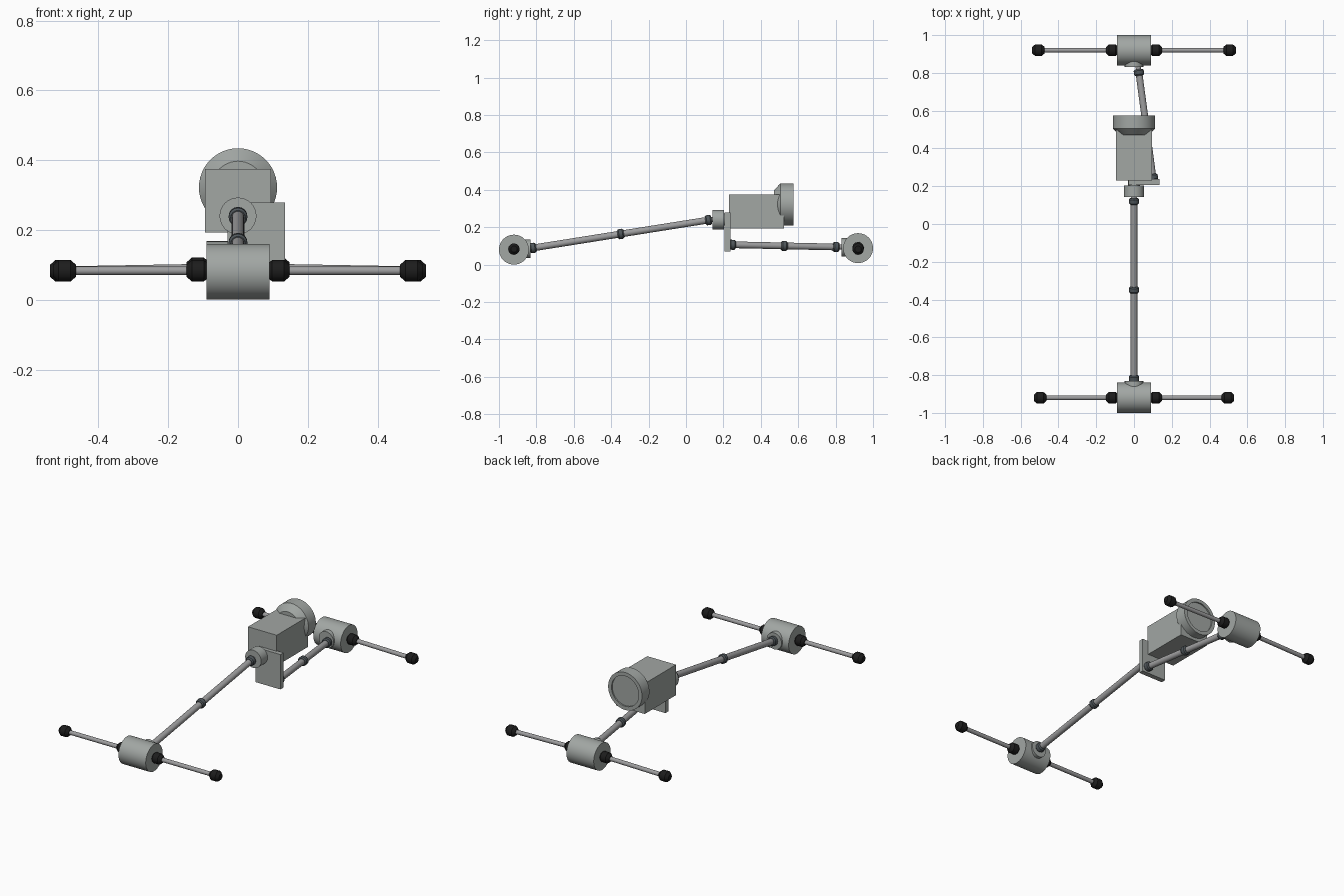
import bpy, bmesh, math
from mathutils import Vector

cube = bpy.data.objects.get("Cube")
if cube:
    bpy.data.objects.remove(cube, do_unlink=True)


def material(name, rgb):
    m = bpy.data.materials.new(name)
    m.use_nodes = True
    m.diffuse_color = (*rgb, 1)
    m.node_tree.nodes["Principled BSDF"].inputs["Base Color"].default_value = (*rgb, 1)
    return m


CAST = material("cast_grey", (0.36, 0.385, 0.37))
STEEL = material("shaft_steel", (0.34, 0.34, 0.345))
JOINT = material("joint_dark_grey", (0.08, 0.095, 0.105))
RUBBER = material("boot_black", (0.012, 0.012, 0.012))


def finish(name, bm, mat, smooth=True):
    bmesh.ops.recalc_face_normals(bm, faces=bm.faces)
    mesh = bpy.data.meshes.new(name)
    bm.to_mesh(mesh)
    bm.free()
    obj = bpy.data.objects.new(name, mesh)
    bpy.context.collection.objects.link(obj)
    mesh.materials.append(mat)
    if smooth:
        bpy.ops.object.select_all(action="DESELECT")
        obj.select_set(True)
        bpy.context.view_layer.objects.active = obj
        bpy.ops.object.shade_smooth_by_angle(angle=math.radians(32))
    return obj


def lathe(name, profile, origin, direction, mat, sides=32):
    """Closed turned part: profile holds (distance along axis, radius)."""
    turn = Vector((0, 0, 1)).rotation_difference(Vector(direction))
    bm = bmesh.new()
    rings = []
    for along, radius in profile:
        ring = []
        for i in range(sides):
            a = math.tau * i / sides
            p = Vector((radius * math.cos(a), radius * math.sin(a), along))
            ring.append(bm.verts.new(turn @ p + Vector(origin)))
        rings.append(ring)
    for low, high in zip(rings, rings[1:]):
        for i in range(sides):
            j = (i + 1) % sides
            bm.faces.new((low[i], low[j], high[j], high[i]))
    bm.faces.new(rings[0])
    bm.faces.new(rings[-1])
    return finish(name, bm, mat)


def rod(name, a, b, radius, mat, sides=24):
    d = Vector(b) - Vector(a)
    return lathe(name, [(0, radius), (d.length, radius)], a, d, mat, sides)


def box(name, low, high, mat):
    bm = bmesh.new()
    bmesh.ops.create_cube(bm, size=1)
    for v in bm.verts:
        v.co = [(l + h) / 2 + c * (h - l) for l, h, c in zip(low, high, v.co)]
    return finish(name, bm, mat, False)


def boot(name, centre, direction):
    profile = [(-0.033, 0.017), (-0.017, 0.031), (0.017, 0.031), (0.033, 0.017)]
    lathe(name, profile, centre, direction, RUBBER, 12)


def axle_set(end, y, z_hub, z_inner, z_outer, reach):
    """Differential with its nose, half shafts and boots."""
    rod(end + "_differential", (-0.09, y, z_hub), (0.09, y, z_hub), 0.08, CAST, 40)
    inward = -1 if y > 0 else 1
    rod(end + "_differential_nose", (0, y, z_hub + 0.004),
        (0, y + inward * 0.088, z_hub + 0.004), 0.049, CAST)
    for side, s in (("left", 1), ("right", -1)):
        inner = Vector((s * 0.115, y, z_inner))
        outer = Vector((s * reach, y, z_outer))
        rod(f"{end}_{side}_half_shaft", inner, outer, 0.0125, STEEL, 16)
        boot(f"{end}_{side}_inner_boot", inner, outer - inner)
        boot(f"{end}_{side}_outer_boot", outer, outer - inner)


def prop_shaft(end, a, b):
    """Long shaft with a joint collar at each end and in the middle."""
    a, b = Vector(a), Vector(b)
    rod(end + "_prop_shaft", a, b, 0.018, STEEL)
    step = (b - a).normalized()
    rod(end + "_shaft_tip_a", a - step * 0.03, a, 0.014, STEEL, 16)
    rod(end + "_shaft_tip_b", b, b + step * 0.03, 0.014, STEEL, 16)
    for part, t in (("first", 0), ("middle", 0.5), ("last", 1)):
        c = a.lerp(b, t)
        profile = [(-0.017, 0.021), (-0.01, 0.027), (0.01, 0.027), (0.017, 0.021)]
        lathe(f"{end}_{part}_joint", profile, c, step, JOINT, 16)


# Axles and shafts
axle_set("front", -0.92, 0.08, 0.083, 0.083, 0.497)
axle_set("rear", 0.92, 0.088, 0.09, 0.083, 0.506)
prop_shaft("front", (0, -0.818, 0.089), (0, 0.12, 0.238))
prop_shaft("rear", (0.1, 0.248, 0.106), (0.026, 0.802, 0.094))

# Gearbox and transfer case
box("gearbox_housing", (-0.095, 0.23, 0.192), (0.095, 0.525, 0.374), CAST)
box("transfer_case", (-0.03, 0.207, 0.07), (0.135, 0.237, 0.278), CAST)
rod("output_neck", (0, 0.19, 0.24), (0, 0.235, 0.24), 0.032, CAST)
rod("output_housing", (0, 0.143, 0.24), (0, 0.203, 0.24), 0.053, CAST)

# Bell housing with a shallow recess in its open end
bell = [(0.47, 0.075), (0.505, 0.112), (0.575, 0.112), (0.575, 0.09), (0.567, 0.09)]
lathe("bell_housing", bell, (0, 0, 0.322), (0, 1, 0), CAST, 48)
